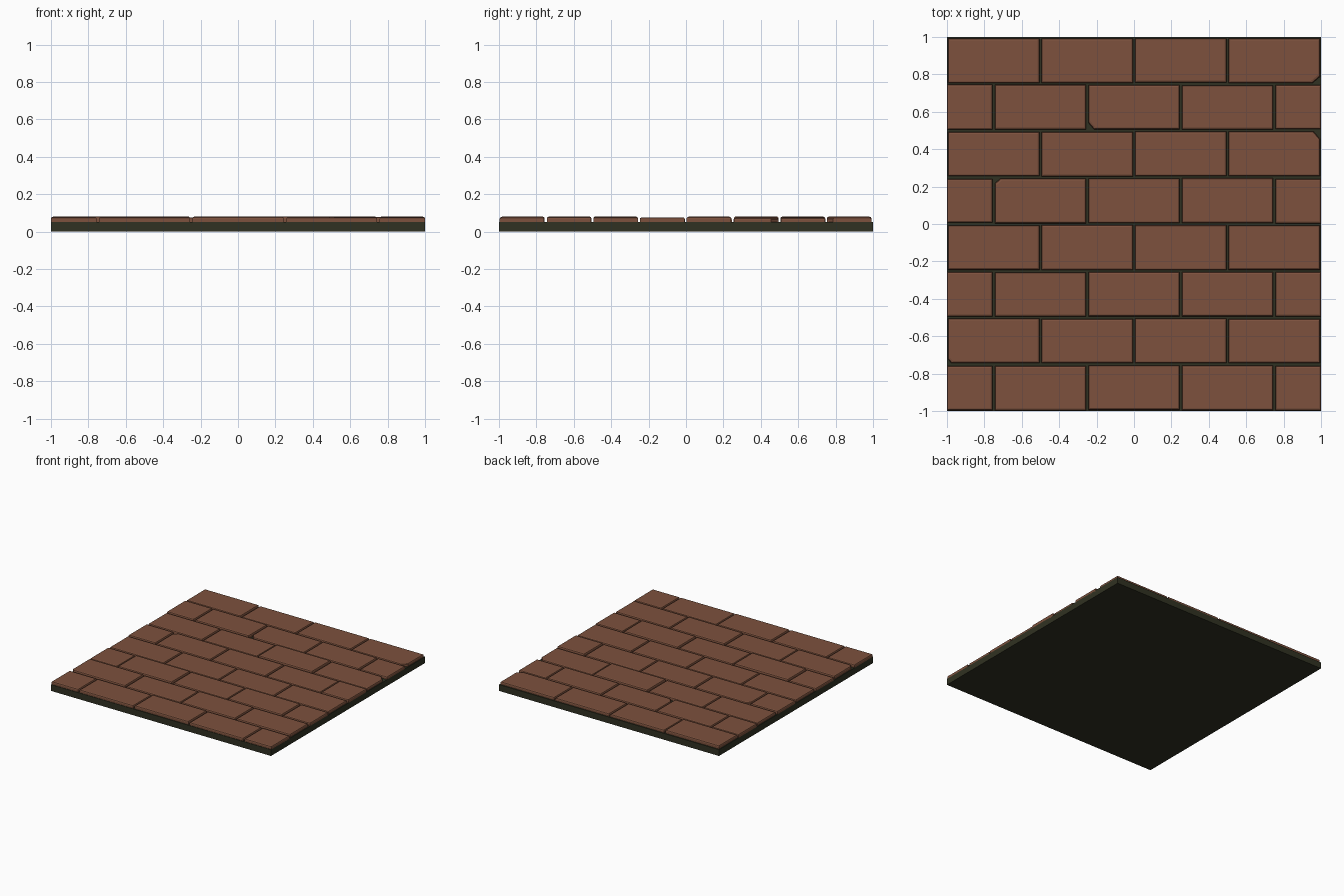
import bpy, bmesh, random
from mathutils import Vector

if "Cube" in bpy.data.objects:
    bpy.data.objects.remove(bpy.data.objects["Cube"])

random.seed(4)

def material(name, rgb):
    m = bpy.data.materials.new(name)
    m.diffuse_color = (*rgb, 1)
    m.use_nodes = True
    m.node_tree.nodes["Principled BSDF"].inputs["Base Color"].default_value = m.diffuse_color
    return m

BRICK = material("brick brown", (0.205, 0.083, 0.047))
MORTAR = material("dark mortar", (0.030, 0.031, 0.016))

def make_object(name, bm, mat):
    bmesh.ops.recalc_face_normals(bm, faces=bm.faces)
    me = bpy.data.meshes.new(name)
    bm.to_mesh(me)
    bm.free()
    me.materials.append(mat)
    ob = bpy.data.objects.new(name, me)
    bpy.context.collection.objects.link(ob)
    return ob

# Mortar slab
SLAB = 0.052
bm = bmesh.new()
bmesh.ops.create_cube(bm, size=1)
bmesh.ops.scale(bm, vec=(2, 2, SLAB), verts=bm.verts)
bmesh.ops.translate(bm, vec=(0, 0, SLAB / 2), verts=bm.verts)
make_object("mortar_slab", bm, MORTAR)

def outline(x0, x1, y0, y1, inset, chip):
    """Rectangle, counter-clockwise, with one optional broken-off corner."""
    x0, x1, y0, y1 = x0 + inset, x1 - inset, y0 + inset, y1 - inset
    pts = [Vector((x0, y0)), Vector((x1, y0)), Vector((x1, y1)), Vector((x0, y1))]
    if chip is None:
        return pts
    corner, size = chip
    out = []
    for i, p in enumerate(pts):
        if i == corner:
            out.append(p + (pts[i - 1] - p).normalized() * size)
            out.append(p + (pts[(i + 1) % 4] - p).normalized() * size * 0.85)
        else:
            out.append(p)
    return out

def add_brick(bm, x0, x1, y0, y1, top, chip):
    # side walls, bevelled rim and flat top as stacked outlines
    levels = [(0.0, 0.045), (0.0, top - 0.009), (0.003, top - 0.003), (0.010, top)]
    rings = [[bm.verts.new((p.x, p.y, z)) for p in outline(x0, x1, y0, y1, ins, chip)]
             for ins, z in levels]
    n = len(rings[0])
    for a, b in zip(rings, rings[1:]):
        for i in range(n):
            j = (i + 1) % n
            bm.faces.new((a[i], a[j], b[j], b[i]))
    bm.faces.new(rings[-1])
    bm.faces.new(rings[0][::-1])

# Chipped corners: (row, brick) -> (corner, size)
CHIPS = {(7, 3): (1, 0.04), (6, 2): (0, 0.035), (5, 3): (2, 0.04),
         (4, 1): (3, 0.03), (1, 0): (3, 0.0) , (1, 0): (0, 0.02)}

# Brick courses in running bond, bottom row starts with a half brick
for row in range(8):
    cuts = [-1, -0.75, -0.25, 0.25, 0.75, 1] if row % 2 == 0 else [-1, -0.5, 0, 0.5, 1]
    y = -1 + row * 0.25
    bm = bmesh.new()
    for i, (a, b) in enumerate(zip(cuts, cuts[1:])):
        half = b - a < 0.4
        left = a if half and a == -1 else a + 0.006
        right = b if half and b == 1 else b - 0.006
        add_brick(bm, left, right,
                  y + random.uniform(0.003, 0.007), y + random.uniform(0.241, 0.245),
                  random.uniform(0.074, 0.081), CHIPS.get((row, i)))
    make_object("brick_course_%d" % (row + 1), bm, BRICK)
